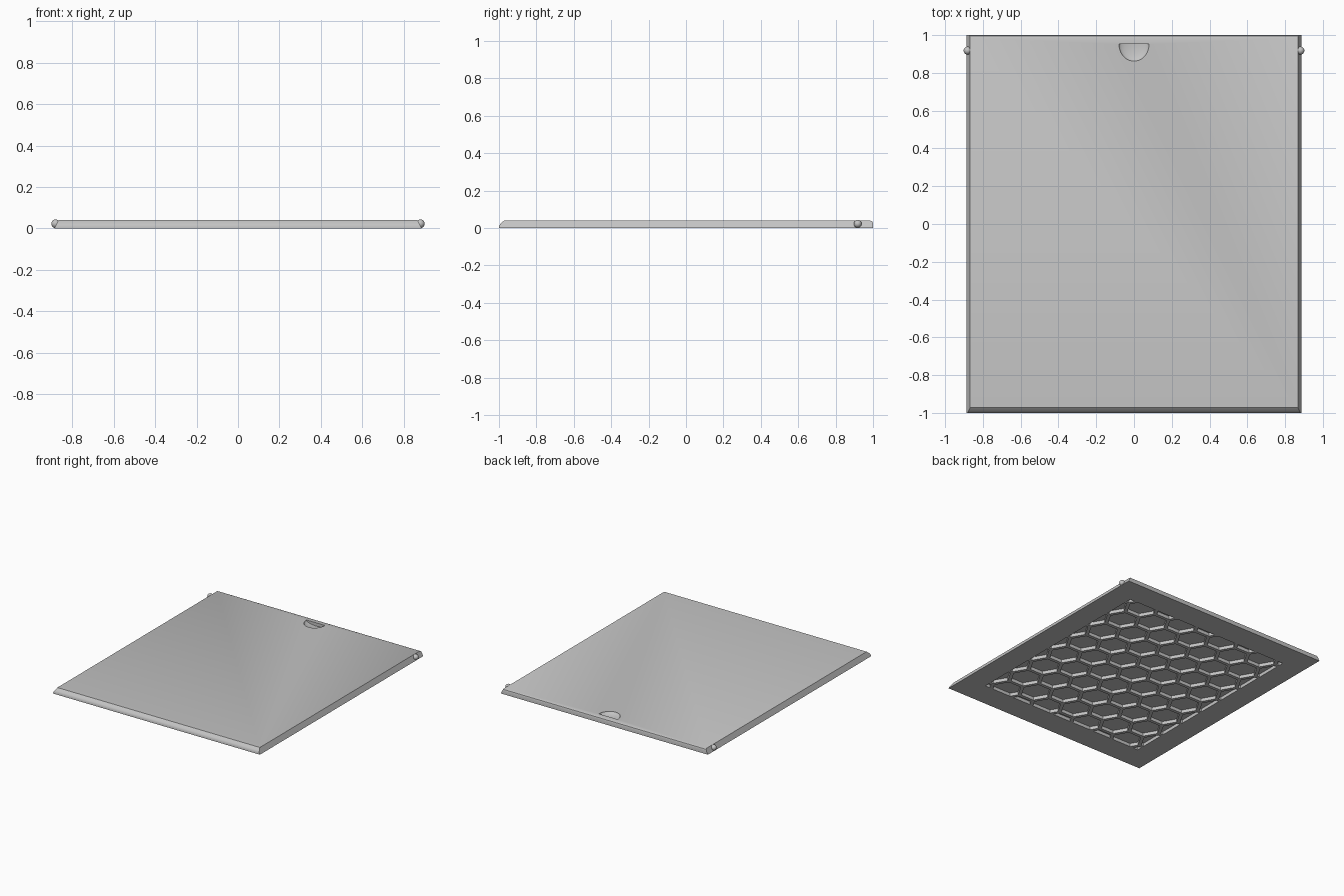
import bpy, bmesh, math
from mathutils import Matrix, Vector

cube = bpy.data.objects.get("Cube")
if cube:
    bpy.data.objects.remove(cube, do_unlink=True)

grey = bpy.data.materials.new("light_grey_plastic")
grey.use_nodes = True
colour = (0.55, 0.55, 0.55, 1)
grey.diffuse_color = colour
grey.node_tree.nodes["Principled BSDF"].inputs["Base Color"].default_value = colour

THICK = 0.04


def add(name, bm):
    bmesh.ops.recalc_face_normals(bm, faces=bm.faces)
    mesh = bpy.data.meshes.new(name)
    bm.to_mesh(mesh)
    bm.free()
    mesh.materials.append(grey)
    obj = bpy.data.objects.new(name, mesh)
    bpy.context.collection.objects.link(obj)
    return obj


def cut(obj, cutter, operation):
    """Apply a boolean and remove the cutter."""
    cutter.hide_render = True
    mod = obj.modifiers.new("cut", 'BOOLEAN')
    mod.operation, mod.object, mod.solver = operation, cutter, 'EXACT'
    bpy.context.view_layer.objects.active = obj
    bpy.ops.object.modifier_apply(modifier=mod.name)
    bpy.data.objects.remove(cutter, do_unlink=True)


def smooth(obj, degrees):
    bpy.ops.object.select_all(action='DESELECT')
    obj.select_set(True)
    bpy.context.view_layer.objects.active = obj
    bpy.ops.object.shade_smooth_by_angle(angle=math.radians(degrees))


# Lid plate: side profile swept across, sides leaning inward towards the top
profile = [(-1, 0), (-1, 0.012), (-0.99, 0.025), (-0.972, THICK),
           (0.985, THICK), (0.996, 0.035), (1, 0.026), (1, 0)]
bm = bmesh.new()
rings = []
for side in (-1, 1):
    rings.append([bm.verts.new((side * (0.888 - 0.5 * z), y, z)) for y, z in profile])
    bm.faces.new(rings[-1])
for i in range(len(profile)):
    k = (i + 1) % len(profile)
    bm.faces.new((rings[0][i], rings[0][k], rings[1][k], rings[1][i]))
lid = add("lid_plate", bm)

# Honeycomb pockets underneath, trimmed to a rectangle
PITCH, RIB, DEPTH = 0.215, 0.025, 0.025
bm = bmesh.new()
radius = (PITCH - RIB) / math.sqrt(3)
for col in range(-4, 5):
    for row in range(-5, 5):
        x = col * PITCH * math.sqrt(3) / 2
        y = (row + 0.5 * (col % 2)) * PITCH
        bmesh.ops.create_cone(bm, cap_ends=True, segments=6, radius1=radius,
                              radius2=radius, depth=2 * DEPTH,
                              matrix=Matrix.Translation((x, y, 0))
                              @ Matrix.Rotation(math.pi / 2, 4, 'Z'))
pockets = add("pocket_cutter", bm)
bm = bmesh.new()
bmesh.ops.create_cube(bm, size=1, matrix=Matrix.Diagonal((1.42, 1.61, 0.2, 1)))
cut(pockets, add("pocket_limit", bm), 'INTERSECT')
cut(lid, pockets, 'DIFFERENCE')

# Thumb notch: half a shallow scoop with an upright back wall
bm = bmesh.new()
bmesh.ops.create_uvsphere(bm, u_segments=48, v_segments=24, radius=1)
bmesh.ops.scale(bm, vec=(0.08, 0.09, 0.025), verts=bm.verts)
cap = bmesh.ops.bisect_plane(bm, geom=bm.verts[:] + bm.edges[:] + bm.faces[:],
                             dist=1e-5, plane_co=Vector(), plane_no=(0, 1, 0),
                             clear_outer=True)
bmesh.ops.holes_fill(bm, edges=[e for e in bm.edges if e.is_boundary], sides=0)
bmesh.ops.translate(bm, vec=(0, 0.952, THICK), verts=bm.verts)
cut(lid, add("notch_cutter", bm), 'DIFFERENCE')
smooth(lid, 38)

# Snap bumps on both sides near the back
for name, side in (("left_snap_bump", 1), ("right_snap_bump", -1)):
    bm = bmesh.new()
    bmesh.ops.create_uvsphere(bm, u_segments=32, v_segments=16, radius=0.021,
                              matrix=Matrix.Translation((side * 0.881, 0.918, 0.0225)))
    smooth(add(name, bm), 40)
